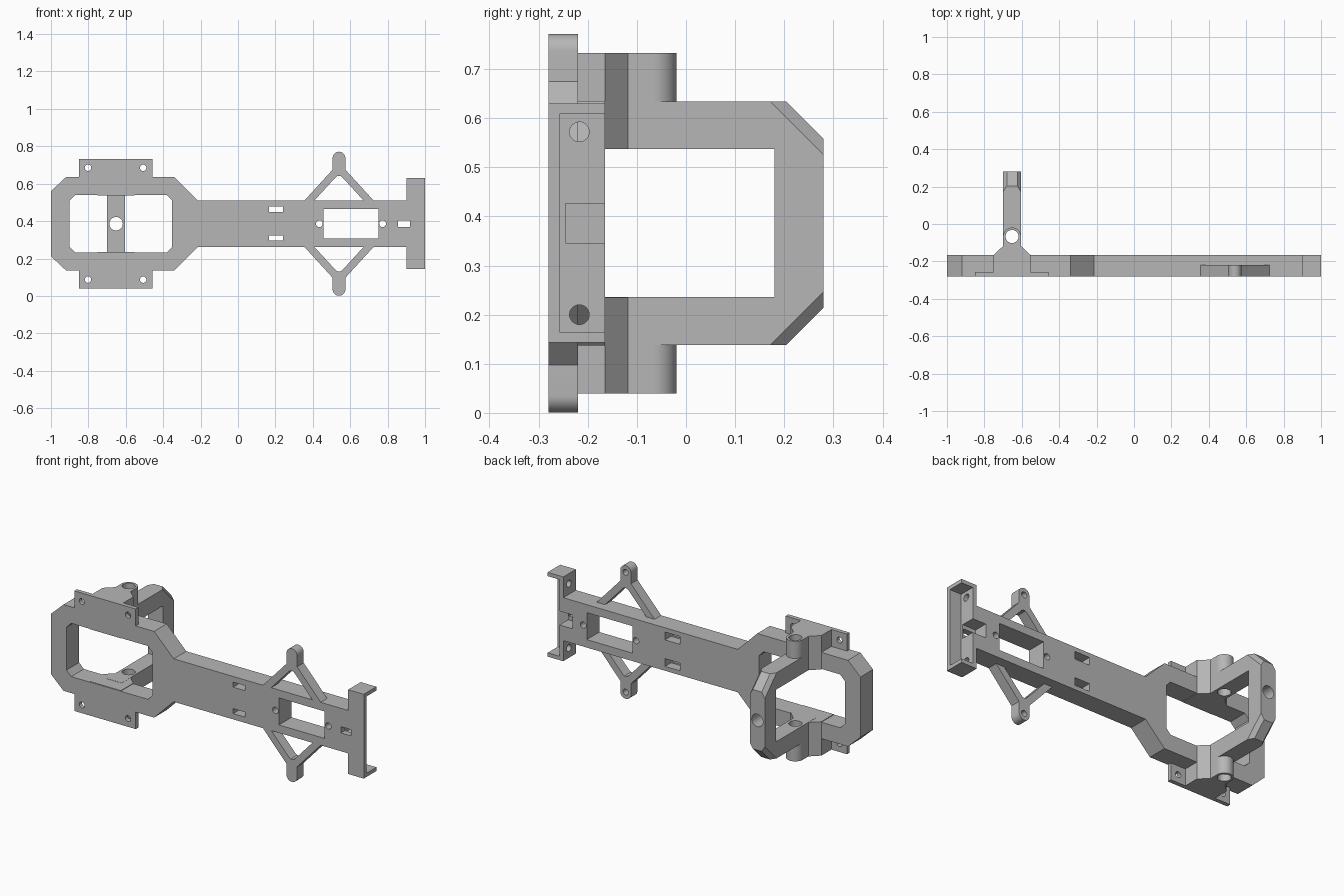
import bpy, bmesh, math
from mathutils import Vector

if "Cube" in bpy.data.objects:
    bpy.data.objects.remove(bpy.data.objects["Cube"], do_unlink=True)

GREY = (0.47, 0.47, 0.47, 1)
mat = bpy.data.materials.new("plain grey")
mat.use_nodes = True
mat.diffuse_color = GREY
mat.node_tree.nodes["Principled BSDF"].inputs["Base Color"].default_value = GREY

MID = 0.386                  # height of the symmetry plane
FRONT, BACK = -0.28, -0.165  # main plate depth
ARM_X = -0.652               # centre of the rear hoop
HALF = 0.048                 # half width of the rear hoop
BOSS_Y = -0.067


def make(name, bm):
    bmesh.ops.recalc_face_normals(bm, faces=bm.faces)
    me = bpy.data.meshes.new(name)
    bm.to_mesh(me)
    bm.free()
    me.materials.append(mat)
    ob = bpy.data.objects.new(name, me)
    bpy.context.collection.objects.link(ob)
    return ob


def prism(name, pts, lo, hi, axis="y"):
    """Extrude a profile: (x, z) along y, (x, y) along z, (y, z) along x."""
    place = {"y": lambda a, b, c: (a, c, b),
             "z": lambda a, b, c: (a, b, c),
             "x": lambda a, b, c: (c, a, b)}[axis]
    bm = bmesh.new()
    base = bm.faces.new([bm.verts.new(place(a, b, lo)) for a, b in pts])
    new = bmesh.ops.extrude_face_region(bm, geom=[base])["geom"]
    shift = Vector(place(0, 0, hi - lo))
    bmesh.ops.translate(bm, vec=shift, verts=[v for v in new if isinstance(v, bmesh.types.BMVert)])
    return make(name, bm)


def rect(a0, a1, b0, b1):
    return [(a0, b0), (a1, b0), (a1, b1), (a0, b1)]


def arc(a, b, r, start=0, end=360, n=32):
    stop = n if end - start == 360 else n + 1
    return [(a + r * math.cos(math.radians(start + (end - start) * i / n)),
             b + r * math.sin(math.radians(start + (end - start) * i / n))) for i in range(stop)]


def flip(pts):
    """Mirror a profile in height."""
    return [(a, 2 * MID - b) for a, b in pts]


def mirrored(half):
    return half + flip(half)[::-1]


def cut(ob, *cutters):
    for c in cutters:
        mod = ob.modifiers.new("cut", "BOOLEAN")
        mod.operation, mod.solver, mod.object = "DIFFERENCE", "EXACT", c
        bpy.context.view_layer.objects.active = ob
        bpy.ops.object.modifier_apply(modifier=mod.name)
        bpy.data.objects.remove(c, do_unlink=True)
    return ob


def hole(pts, lo=-0.5, hi=0.5, axis="y"):
    return prism("cutter", pts, lo, hi, axis)


def end_slots():
    """Front slot and the rear pocket behind it, shared by bar and bracket."""
    return [hole(rect(0.855, 0.92, MID - 0.018, MID + 0.018)),
            hole(rect(0.84, 0.95, MID - 0.04, MID + 0.04), -0.245, 0)]


# Main plate: octagonal frame and long bar
outline = mirrored([(-1, 0.56), (-0.92, 0.635), (-0.34, 0.635), (-0.215, 0.51), (0.91, 0.51)])
plate = prism("main_plate", outline, FRONT, BACK)
window = mirrored([(-0.9, 0.51), (-0.87, 0.54), (-0.38, 0.54), (-0.352, 0.51)])
cut(plate, hole(window),
    hole(rect(0.458, 0.75, MID - 0.078, MID + 0.078)),
    hole(arc(0.435, MID, 0.018)), hole(arc(0.773, MID, 0.018)), *end_slots())
for f in (list, flip):
    cut(plate, hole(f(rect(0.165, 0.24, 0.448, 0.477))),
        hole(f(rect(0.155, 0.25, 0.44, 0.485)), -0.22, 0))

# End bracket: front plate, inner wall and two flanges
bracket = prism("end_bracket", rect(0.9, 1, 0.143, 0.63), FRONT, BACK)
cut(bracket, hole(rect(0.925, 1.1, 0.165, 0.608), -0.257, 0), *end_slots())
for z in (0.2, 2 * MID - 0.2):
    cut(bracket, hole(arc(-0.217, z, 0.02), 0.8, 1.1, "x"))

# Rear hoop with chamfered outer corners
bm = bmesh.new()
bmesh.ops.create_cube(bm, size=1)
y0, y1, z0, z1 = -0.2, 0.28, 0.139, 0.634
for v in bm.verts:
    v.co = (ARM_X + v.co.x * 2 * HALF, (y0 + y1) / 2 + v.co.y * (y1 - y0),
            MID + v.co.z * (z1 - z0))
for s in (1, -1):
    for side in (0, 1, -1):
        # a centre facet and a slanted facet on either side
        reach = 0.204 if side == 0 else 0.172
        point = Vector((ARM_X + side * HALF, reach, MID + s * (z1 - z0) / 2))
        normal = Vector((side * 1.6, 1, s))
        bmesh.ops.bisect_plane(bm, geom=bm.verts[:] + bm.edges[:] + bm.faces[:], plane_co=point,
                               plane_no=normal, clear_outer=True)
        bmesh.ops.holes_fill(bm, edges=[e for e in bm.edges if e.is_boundary])
hoop = make("rear_hoop", bm)
cut(hoop, hole(rect(-0.3, 0.18, 0.236, 0.537), -1, 0, "x"),
    hole(arc(ARM_X, MID, 0.036), 0.1, 0.4),
    hole(arc(ARM_X, BOSS_Y, 0.035), -1, 2, "z"))

# Upper and lower pairs: pillars, tabs and braces
for side, f in (("upper", list), ("lower", flip)):
    lo, hi = sorted(b for _, b in f([(0, 0.537), (0, 0.733)]))
    pillar = prism(side + "_pillar",
                   [(ARM_X - 0.098, FRONT + 0.002), (ARM_X + 0.098, FRONT + 0.002),
                    (ARM_X + 0.098, BACK), (ARM_X + HALF, -0.118)]
                   + arc(ARM_X, BOSS_Y, HALF, 0, 180, 24)
                   + [(ARM_X - HALF, -0.118), (ARM_X - 0.098, BACK)], lo, hi, "z")
    cut(pillar, hole(arc(ARM_X, BOSS_Y, 0.035), -1, 2, "z"))

    tab = prism(side + "_tab", f(rect(-0.85, -0.458, 0.6, 0.733)), FRONT, -0.256)
    cut(tab, *[hole(f(arc(x, 0.685, 0.017))) for x in (-0.802, -0.507)])

    shape = [(0.345, 0.5), (0.355, 0.51), (0.506, 0.675)] \
        + arc(0.54, 0.737, 0.034, 180, 0, 16) \
        + [(0.574, 0.675), (0.725, 0.51), (0.735, 0.5)]
    brace = prism(side + "_brace", f(shape), FRONT, -0.22)
    inner = [(0.39, 0.49), (0.522, 0.634), (0.532, 0.641), (0.548, 0.641),
             (0.558, 0.634), (0.69, 0.49)]
    cut(brace, hole(f(inner)), hole(f(arc(0.54, 0.732, 0.017)), -0.262, 0))

# Smooth the round walls, keep the machined edges sharp
bpy.ops.object.select_all(action="DESELECT")
for ob in bpy.context.collection.objects:
    if ob.type == "MESH" and ob.data.materials and ob.data.materials[0] == mat:
        ob.select_set(True)
        bpy.context.view_layer.objects.active = ob
bpy.ops.object.shade_smooth_by_angle(angle=math.radians(30))
